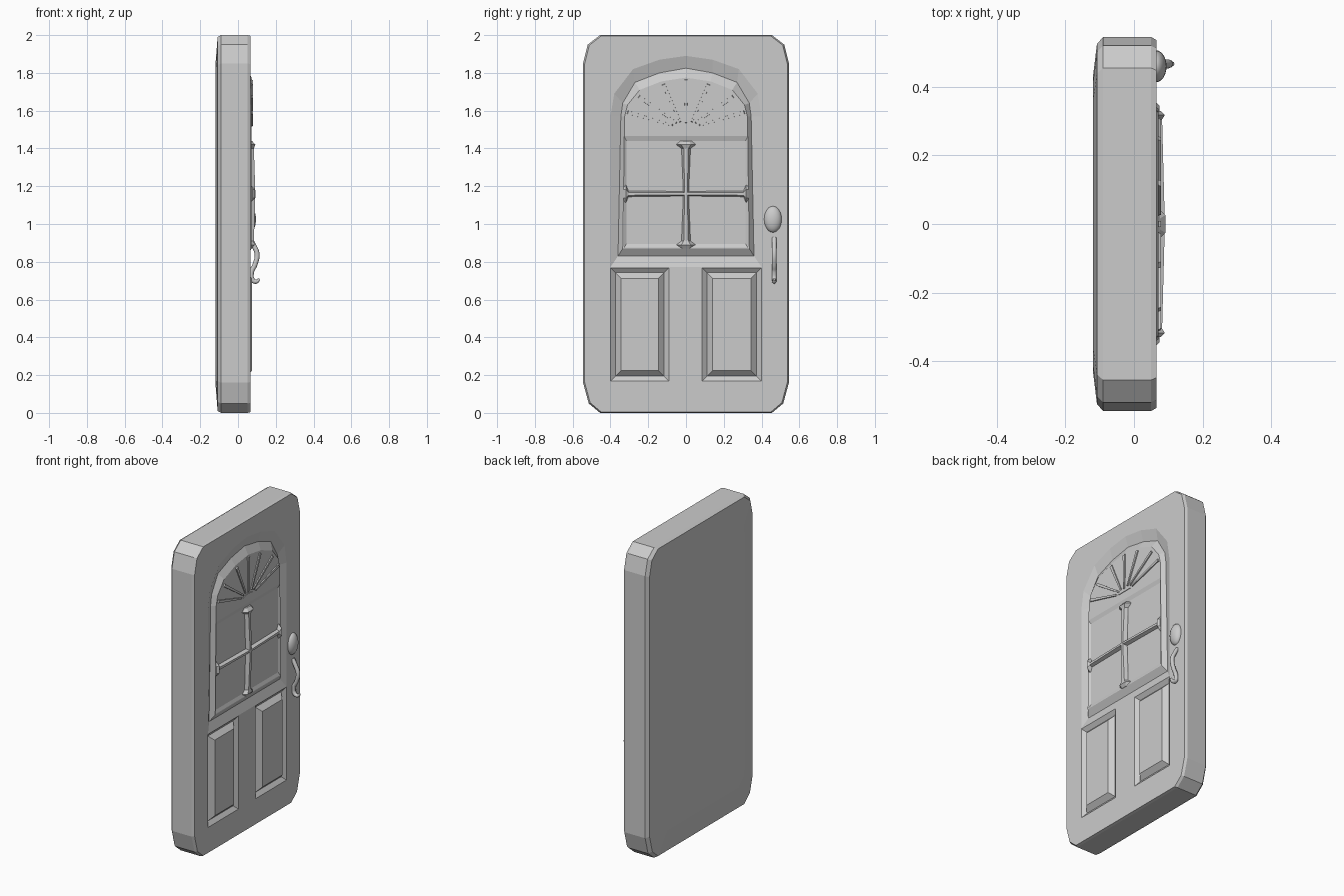
import bpy, bmesh, math
from mathutils import Vector

if "Cube" in bpy.data.objects:
    bpy.data.objects.remove(bpy.data.objects["Cube"])


def make_object(name, bm, smooth=False):
    bmesh.ops.recalc_face_normals(bm, faces=bm.faces)
    me = bpy.data.meshes.new(name)
    bm.to_mesh(me)
    bm.free()
    for p in me.polygons:
        p.use_smooth = smooth
    ob = bpy.data.objects.new(name, me)
    bpy.context.collection.objects.link(ob)
    return ob


def loft(name, loops):
    """Closed solid through loops given as (x, [(y, z), ...])."""
    bm = bmesh.new()
    rings = [[bm.verts.new((x, y, z)) for y, z in pts] for x, pts in loops]
    n = len(rings[0])
    for a, b in zip(rings, rings[1:]):
        for i in range(n):
            j = (i + 1) % n
            bm.faces.new((a[i], a[j], b[j], b[i]))
    bm.faces.new(rings[0])
    bm.faces.new(rings[-1])
    return make_object(name, bm)


def mirrored(half):
    """Complete a right-hand half outline (bottom to top) across y = 0."""
    return half + [(-y, z) for y, z in reversed(half) if abs(y) > 1e-6]


def scaled(pts, sy, sz):
    return [(y * sy, 1 + (z - 1) * sz) for y, z in pts]


def rect(y0, y1, z0, z1, d=0):
    return [(y0 + d, z0 + d), (y1 - d, z0 + d), (y1 - d, z1 - d), (y0 + d, z1 - d)]


def cut(target, cutter):
    m = target.modifiers.new("cut", 'BOOLEAN')
    m.operation = 'DIFFERENCE'
    m.solver = 'EXACT'
    m.object = cutter
    bpy.context.view_layer.objects.active = target
    bpy.ops.object.modifier_apply(modifier=m.name)
    bpy.data.objects.remove(cutter)


FACE, GROOVE = 0.066, 0.046

# Door slab with clipped corners and slightly bulging back
slab = mirrored([(0.455, 0), (0.515, 0.05), (0.545, 0.16),
                 (0.545, 1.85), (0.52, 1.95), (0.455, 2.0)])
door = loft("door_slab", [(-0.119, scaled(slab, 0.8, 0.85)),
                          (-0.108, scaled(slab, 0.965, 0.99)),
                          (-0.09, slab), (0.05, slab),
                          (FACE, scaled(slab, 0.985, 0.996))])

# Arched window: sloped groove, then raised border
outer = mirrored([(0.40, 0.772), (0.40, 1.57), (0.38, 1.69), (0.28, 1.82), (0.14, 1.87), (0, 1.89)])
groove = mirrored([(0.36, 0.83), (0.345, 1.57), (0.335, 1.64), (0.27, 1.75), (0.14, 1.80), (0, 1.825)])
inner = mirrored([(0.335, 0.87), (0.325, 1.57), (0.31, 1.63), (0.245, 1.71), (0.13, 1.755), (0, 1.775)])
cut(door, loft("window_cutter", [(GROOVE, groove), (FACE, outer), (0.2, outer)]))
window = loft("window_panel", [(0.03, groove), (GROOVE, groove), (0.072, inner)])

# Slightly sunken pane below the fan light
cut(window, loft("pane_cutter", [(0.064, rect(-0.315, 0.315, 0.895, 1.44)),
                                 (0.072, rect(-0.328, 0.328, 0.875, 1.465)),
                                 (0.2, rect(-0.328, 0.328, 0.875, 1.465))]))

# Two lower panels, raised inside their grooves
for side, y0, y1 in (("left", -0.40, -0.09), ("right", 0.085, 0.40)):
    o, g, i = (rect(y0, y1, 0.168, 0.768, d) for d in (0, 0.026, 0.056))
    cut(door, loft("panel_cutter", [(GROOVE, g), (FACE, o), (0.2, o)]))
    loft("panel_" + side, [(0.03, g), (GROOVE, g), (0.075, i)])


# Glazing bars: flared strips with a ridged front
def bar(name, stations, vertical):
    """Stations are (position, half width, ridge height)."""
    bm = bmesh.new()
    rings = []
    for t, w, h in stations:
        ring = []
        for s, x in ((-1, 0.055), (-1, 0.066), (-0.5, h), (0.5, h), (1, 0.066), (1, 0.055)):
            ring.append(bm.verts.new((x, s * w, t) if vertical else (x, t, 1.16 + s * w)))
        rings.append(ring)
    for a, b in zip(rings, rings[1:]):
        for i in range(6):
            j = (i + 1) % 6
            bm.faces.new((a[i], a[j], b[j], b[i]))
    bm.faces.new(rings[0])
    bm.faces.new(rings[-1])
    return make_object(name, bm)


bar("glazing_bar_vertical", [(0.87, 0.03, 0.074), (0.89, 0.05, 0.088), (0.91, 0.024, 0.084),
                             (1.16, 0.014, 0.092), (1.40, 0.024, 0.084),
                             (1.42, 0.052, 0.092), (1.44, 0.03, 0.074)], True)
bar("glazing_bar_horizontal", [(-0.33, 0.045, 0.078), (-0.318, 0.048, 0.09), (-0.305, 0.016, 0.082),
                               (0, 0.012, 0.09), (0.305, 0.016, 0.082),
                               (0.318, 0.048, 0.09), (0.33, 0.045, 0.078)], False)

# Fan light rays
tips = [((0, 1.535), (0, 1.765))]
for s in (-1, 1):
    tips += [((s * 0.03, 1.54), (s * 0.12, 1.74)),
             ((s * 0.05, 1.535), (s * 0.25, 1.675)),
             ((s * 0.07, 1.522), (s * 0.31, 1.592))]
for k, (a, b) in enumerate(tips):
    a, b = Vector(a), Vector(b)
    side = Vector((-(b - a).y, (b - a).x)).normalized()
    pts = [a - side * 0.005, b - side * 0.009, b + side * 0.009, a + side * 0.005]
    mid = (a + b) / 2
    base = [tuple(p) for p in pts]
    top = [tuple(mid + (p - mid) * 0.97) for p in pts]
    loft(f"fan_ray_{k + 1}", [(0.06, base), (0.073, base), (0.079, top)])

# Small fan hub
hub = [(0.055 * math.cos(math.pi * k / 8), 1.515 + 0.012 * math.sin(math.pi * k / 8)) for k in range(9)]
loft("fan_hub", [(0.06, hub), (0.076, hub)])

# Oval lock plate
bm = bmesh.new()
bmesh.ops.create_uvsphere(bm, u_segments=24, v_segments=12, radius=1)
bmesh.ops.scale(bm, vec=(0.032, 0.047, 0.07), verts=bm.verts)
bmesh.ops.translate(bm, vec=(0.063, 0.46, 1.025), verts=bm.verts)
make_object("lock_knob", bm, True)

# Curved pull handle
cu = bpy.data.curves.new("pull_handle", 'CURVE')
cu.dimensions = '3D'
cu.bevel_depth = 0.013
cu.bevel_resolution = 2
cu.resolution_u = 6
cu.use_fill_caps = True
path = [(0.062, 0.925, 1), (0.082, 0.89, 1), (0.101, 0.84, 1.0), (0.09, 0.785, 1),
        (0.072, 0.745, 1), (0.076, 0.705, 1), (0.095, 0.695, 0.9), (0.114, 0.709, 0.5)]
sp = cu.splines.new('BEZIER')
sp.bezier_points.add(len(path) - 1)
for p, (x, z, r) in zip(sp.bezier_points, path):
    p.co = (x, 0.467, z)
    p.radius = r
    p.handle_left_type = p.handle_right_type = 'AUTO'
handle = bpy.data.objects.new("pull_handle", cu)
bpy.context.collection.objects.link(handle)
